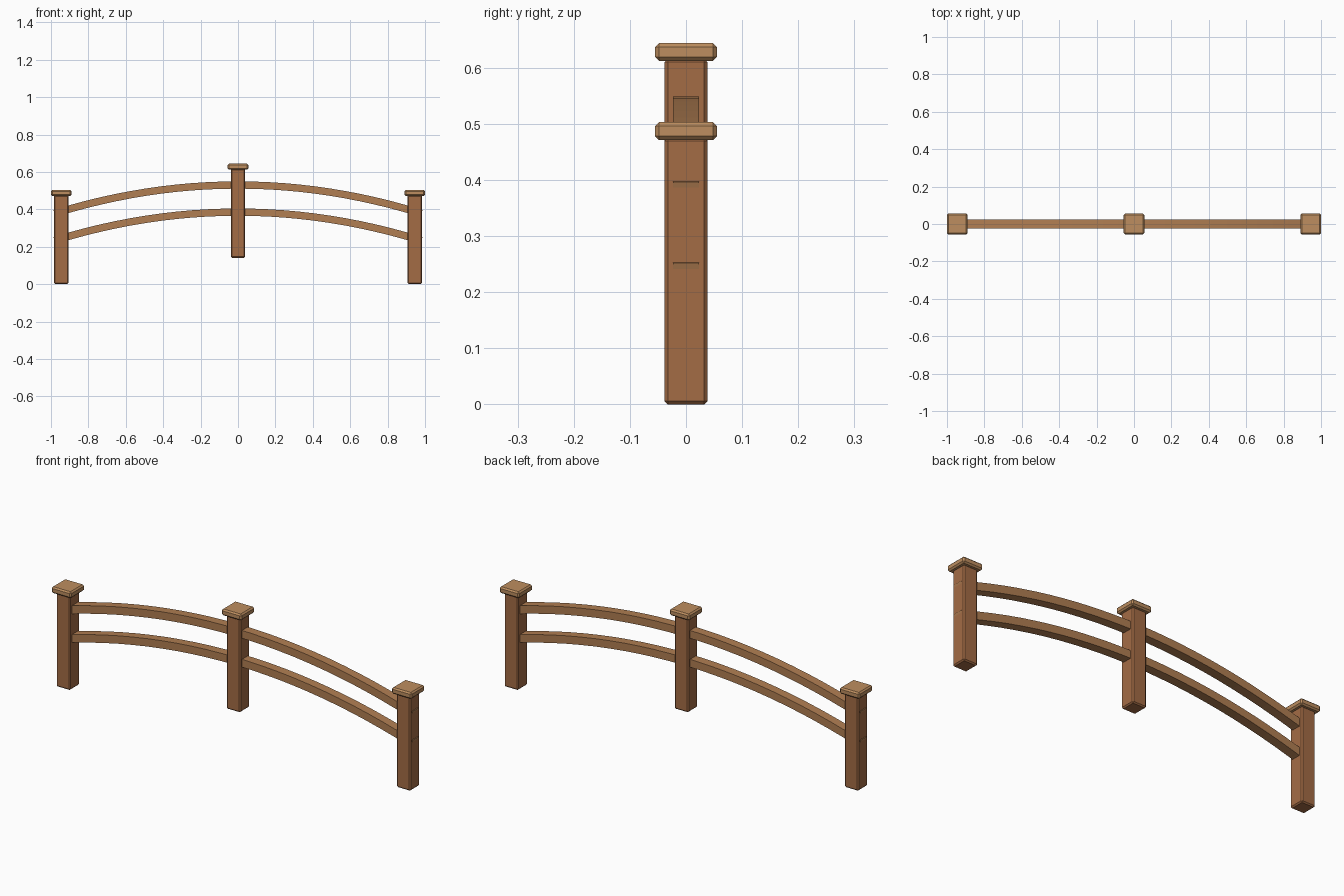
import bpy, bmesh
from mathutils import Vector

if "Cube" in bpy.data.objects:
    bpy.data.objects.remove(bpy.data.objects["Cube"])

SPAN, RISE = 0.945, 0.141      # end post position, height gain of the arch


def material(name, rgb):
    m = bpy.data.materials.new(name)
    m.diffuse_color = (*rgb, 1)
    m.use_nodes = True
    m.node_tree.nodes["Principled BSDF"].inputs["Base Color"].default_value = m.diffuse_color
    return m


POST = material("post_wood", (0.37, 0.15, 0.06))
RAIL = material("rail_wood", (0.44, 0.21, 0.085))
CAP = material("cap_wood", (0.51, 0.27, 0.115))


def finish(name, bm, mat):
    bmesh.ops.recalc_face_normals(bm, faces=bm.faces)
    mesh = bpy.data.meshes.new(name)
    bm.to_mesh(mesh)
    bm.free()
    mesh.materials.append(mat)
    obj = bpy.data.objects.new(name, mesh)
    bpy.context.collection.objects.link(obj)
    return obj


def chamfered_box(name, x, z0, z1, width, bevel, mat):
    bm = bmesh.new()
    bmesh.ops.create_cube(bm, size=1)
    bmesh.ops.scale(bm, verts=bm.verts, vec=(width, width, z1 - z0))
    bmesh.ops.translate(bm, verts=bm.verts, vec=(x, 0, (z0 + z1) / 2))
    bmesh.ops.bevel(bm, geom=bm.edges[:], offset=bevel, segments=1,
                    profile=0.5, affect='EDGES')
    return finish(name, bm, mat)


def arched_rail(name, peak, length=0.981, width=0.046, thick=0.039, steps=24):
    bm = bmesh.new()
    rings = []
    for i in range(steps + 1):
        x = length * (2 * i / steps - 1)
        centre = Vector((x, 0, peak - RISE * (x / SPAN) ** 2))
        normal = Vector((2 * RISE * x / SPAN ** 2, 0, 1)).normalized()
        rings.append([bm.verts.new(centre + normal * (t * thick / 2)
                                   + Vector((0, s * width / 2, 0)))
                      for s, t in ((-1, -1), (1, -1), (1, 1), (-1, 1))])
    for a, b in zip(rings, rings[1:]):
        for k in range(4):
            n = (k + 1) % 4
            bm.faces.new((a[k], a[n], b[n], b[k]))
    bm.faces.new(rings[0])
    bm.faces.new(rings[-1][::-1])
    return finish(name, bm, RAIL)


# Posts with caps, the middle one raised to follow the arch
for label, x, base in (("left", -SPAN, 0), ("middle", 0, RISE), ("right", SPAN, 0)):
    chamfered_box(label + "_post", x, base, base + 0.475, 0.077, 0.006, POST)
    chamfered_box(label + "_post_cap", x, base + 0.471, base + 0.503, 0.11, 0.007, CAP)

# Two arched rails running through all posts
arched_rail("upper_rail", 0.53)
arched_rail("lower_rail", 0.385)
